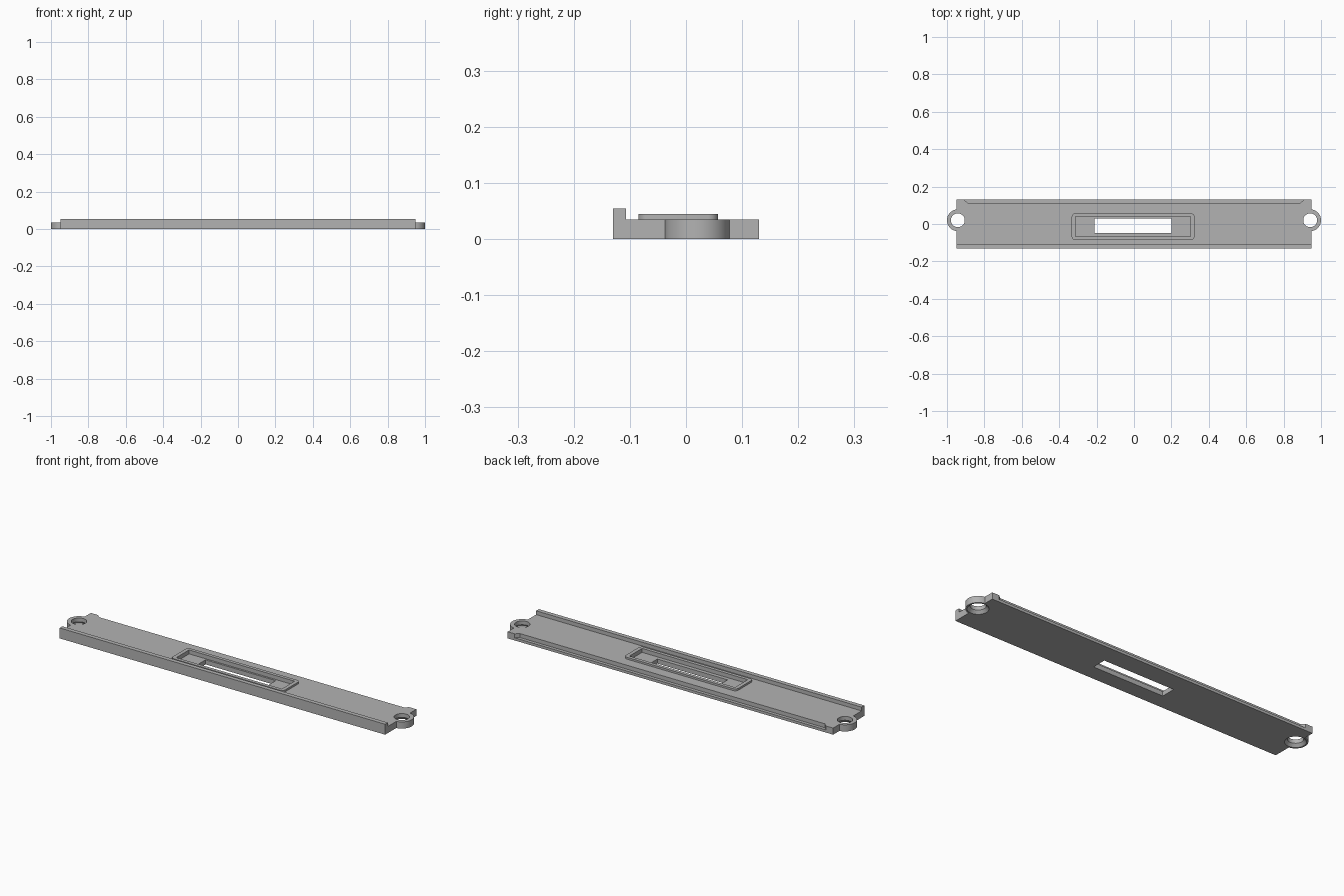
import bpy, bmesh
from math import cos, sin, radians

cube = bpy.data.objects.get("Cube")
if cube:
    bpy.data.objects.remove(cube)

grey = bpy.data.materials.new("plain grey")
grey.use_nodes = True
grey.diffuse_color = (0.45, 0.45, 0.45, 1)
grey.node_tree.nodes["Principled BSDF"].inputs["Base Color"].default_value = (0.45, 0.45, 0.45, 1)

HALF_LENGTH, HALF_WIDTH = 0.95, 0.13
THICK, LIP_TOP, FRAME_TOP = 0.035, 0.055, 0.045
EAR_X, EAR_Y, EAR_R = 0.942, 0.02, 0.058
WIN_X, WIN_Y = -0.005, -0.014


def arc(cx, cy, r, start, end, steps):
    angles = [radians(start + (end - start) * i / steps) for i in range(steps + 1)]
    return [(cx + r * cos(a), cy + r * sin(a)) for a in angles]


def rect(cx, cy, hx, hy):
    return [(cx - hx, cy - hy), (cx + hx, cy - hy), (cx + hx, cy + hy), (cx - hx, cy + hy)]


def rounded_rect(cx, cy, hx, hy, r):
    pts = []
    for i, (sx, sy) in enumerate([(1, 1), (-1, 1), (-1, -1), (1, -1)]):
        pts += arc(cx + sx * (hx - r), cy + sy * (hy - r), r, 90 * i, 90 * i + 90, 6)
    return pts


def prism(name, outline, z0, z1, top_outline=None):
    """Solid between a lower outline and an upper one with as many points."""
    bm = bmesh.new()
    low = [bm.verts.new((x, y, z0)) for x, y in outline]
    high = [bm.verts.new((x, y, z1)) for x, y in (top_outline or outline)]
    bm.faces.new(low[::-1])
    bm.faces.new(high)
    n = len(low)
    for i in range(n):
        j = (i + 1) % n
        bm.faces.new((low[i], low[j], high[j], high[i]))
    bmesh.ops.recalc_face_normals(bm, faces=bm.faces)
    mesh = bpy.data.meshes.new(name)
    bm.to_mesh(mesh)
    bm.free()
    mesh.materials.append(grey)
    obj = bpy.data.objects.new(name, mesh)
    bpy.context.collection.objects.link(obj)
    return obj


def cut(obj, cutter):
    """Subtract the cutter, then discard it."""
    mod = obj.modifiers.new("cut", 'BOOLEAN')
    mod.operation, mod.solver, mod.object = 'DIFFERENCE', 'EXACT', cutter
    bpy.context.view_layer.objects.active = obj
    bpy.ops.object.modifier_apply(modifier=mod.name)
    bpy.data.objects.remove(cutter)


# Base plate with a round screw ear on each end
right_side = [(HALF_LENGTH, -HALF_WIDTH)] + arc(EAR_X, EAR_Y, EAR_R, -82, 82, 32) \
    + [(HALF_LENGTH, HALF_WIDTH)]
left_side = [(-x, y) for x, y in reversed(right_side)]
plate = prism("base_plate", right_side + left_side, 0, THICK)

# Screw holes, countersunk from below
for side in (-1, 1):
    def ring(r):
        return arc(side * EAR_X, EAR_Y, r, 0, 352.5, 47)
    cut(plate, prism("hole_cutter", ring(0.037), -0.1, 0.1))
    cut(plate, prism("countersink_cutter", ring(0.051), -0.001, 0.015, ring(0.037)))

# Rebate along the back edge with slanted ends
rebate = [(-0.89, 0.113), (0.89, 0.113), (0.92, 0.14), (-0.92, 0.14)]
cut(plate, prism("rebate_cutter", rebate, 0.014, 0.1))

# Pocket and through slot in the middle
cut(plate, prism("pocket_cutter", rect(WIN_X, WIN_Y, 0.308, 0.053), 0.024, 0.1))
cut(plate, prism("slot_cutter", rect(WIN_X, WIN_Y + 0.005, 0.205, 0.038), -0.1, 0.1))

# Raised frame around the pocket
frame = prism("window_frame", rounded_rect(WIN_X, WIN_Y, 0.328, 0.071, 0.018), THICK, FRAME_TOP)
cut(frame, prism("frame_cutter", rect(WIN_X, WIN_Y, 0.308, 0.053), 0, 0.1))

# Raised lip along the front edge
lip = prism("front_lip", rect(0, -0.1185, HALF_LENGTH, 0.0115), THICK, LIP_TOP)

# Smooth round walls, sharp corners
bpy.ops.object.select_all(action='DESELECT')
for obj in (plate, frame, lip):
    obj.select_set(True)
bpy.context.view_layer.objects.active = plate
bpy.ops.object.shade_smooth_by_angle(angle=radians(30))
